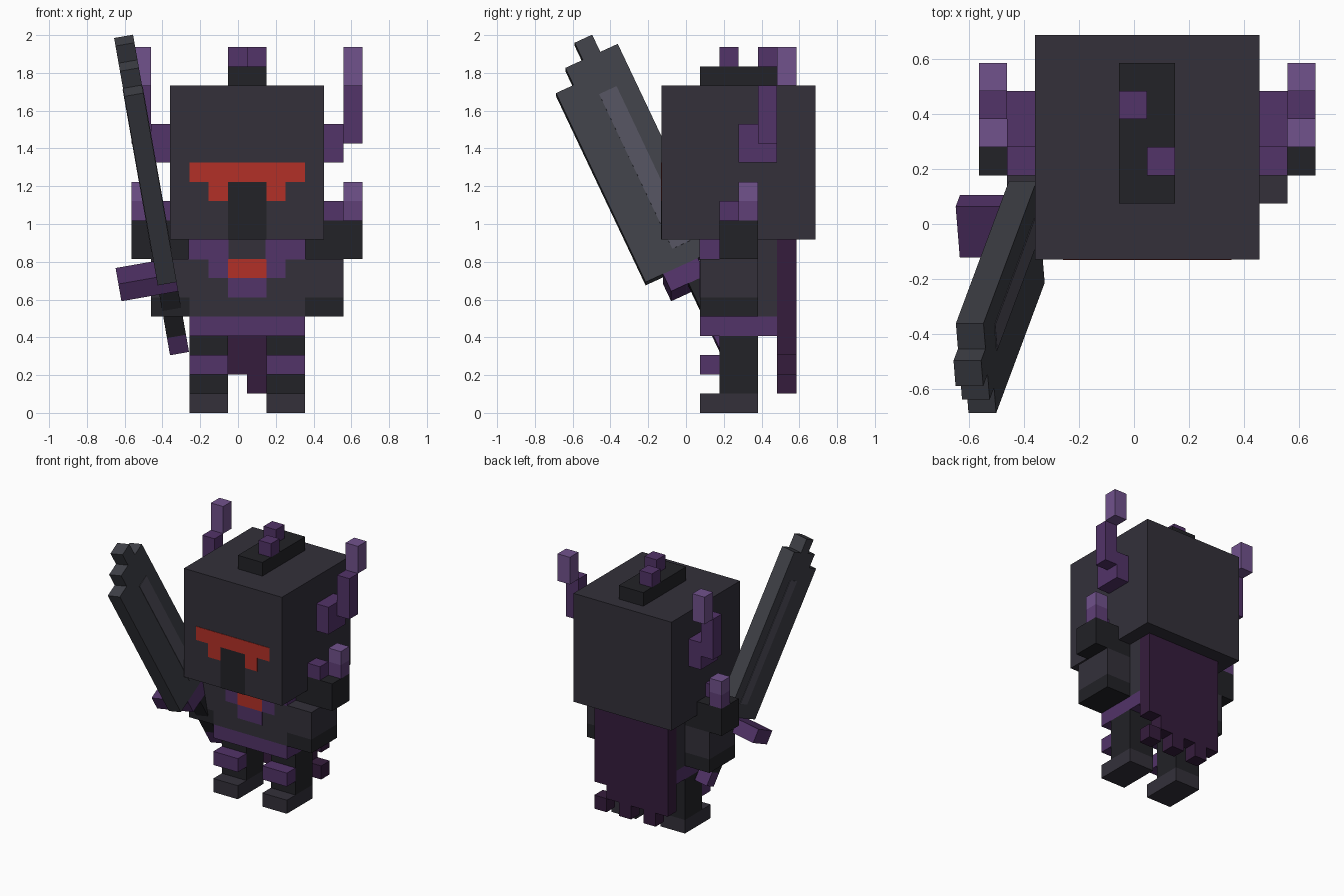
import bpy, bmesh
from math import radians
from mathutils import Matrix, Vector

if "Cube" in bpy.data.objects:
    bpy.data.objects.remove(bpy.data.objects["Cube"])

U = 0.1019                                   # size of one cube unit
BODY = Matrix.Translation((0.048, 0.279, 0))
SWORD = (Matrix.Translation((-0.425, -0.214, 0.675))
         @ Matrix.Rotation(radians(-10), 4, 'Y') @ Matrix.Rotation(radians(25), 4, 'X'))
EPS = 0.03                                   # inlay panels stand this far proud (units)


def material(name, rgb):
    m = bpy.data.materials.new(name)
    m.diffuse_color = (*rgb, 1)
    m.use_nodes = True
    m.node_tree.nodes["Principled BSDF"].inputs["Base Color"].default_value = m.diffuse_color
    return m


IRON = material("iron", (0.033, 0.030, 0.042))
BLACK = material("black", (0.016, 0.016, 0.020))
PURPLE = material("purple", (0.085, 0.033, 0.140))
VIOLET = material("violet", (0.115, 0.050, 0.185))
LILAC = material("lilac", (0.165, 0.085, 0.265))
CLOTH = material("cloth", (0.036, 0.012, 0.046))
RED = material("red", (0.45, 0.030, 0.020))
STEEL = material("steel", (0.050, 0.052, 0.064))
FULLER = material("fuller", (0.085, 0.083, 0.110))


def finish(name, bm, mat, frame):
    bmesh.ops.recalc_face_normals(bm, faces=bm.faces)
    bm.transform(frame @ Matrix.Scale(U, 4))
    me = bpy.data.meshes.new(name)
    bm.to_mesh(me)
    bm.free()
    me.materials.append(mat)
    ob = bpy.data.objects.new(name, me)
    bpy.context.collection.objects.link(ob)
    return ob


def boxes(name, mat, *spans, mirror=False, grow=0, frame=BODY):
    """One object from boxes (x0, x1, y0, y1, z0, z1) in cube units."""
    bm = bmesh.new()
    for x0, x1, y0, y1, z0, z1 in spans:
        for a, b in ((x0, x1), (-x1, -x0)) if mirror else ((x0, x1),):
            lo = Vector((a, y0, z0)) - Vector((grow,) * 3)
            hi = Vector((b, y1, z1)) + Vector((grow,) * 3)
            m = Matrix.Translation((lo + hi) / 2) @ Matrix.Diagonal((*(hi - lo), 1))
            bmesh.ops.create_cube(bm, size=1, matrix=m)
    return finish(name, bm, mat, frame)


def panel(name, mat, y, *rects, mirror=False):
    """Thin flush inlay on a front face at depth y, from (x0, x1, z0, z1)."""
    return boxes(name, mat, *[(a, b, y - EPS, y + 0.1, c, d) for a, b, c, d in rects],
                 mirror=mirror)


# helmet with face inlays
boxes("helmet", IRON, (-4, 4, -4, 4, 9, 17))
panel("visor_slit", RED, -4, (-3, 3, 12, 13))
panel("eye_slits", RED, -4, (1, 2, 11, 12), mirror=True)
panel("nose_guard", BLACK, -4, (-1, 1, 9, 12))
boxes("crest", BLACK, (-1, 1, -2, 3, 17, 18))
boxes("crest_studs", PURPLE, (-1, 0, 1, 2, 18, 19), (0, 1, -1, 0, 18, 19))

# horns
boxes("horns", PURPLE, (4, 5, 0, 2, 13, 15), (5, 6, 1, 2, 14, 17), mirror=True)
boxes("horn_tips", LILAC, (5, 6, 2, 3, 17, 19), mirror=True)

# torso
boxes("torso", IRON, (-3, 3, -2, 2, 5, 9))
boxes("collar", PURPLE, (1, 3, -2, -1, 8, 9), mirror=True, grow=EPS)
panel("chest_trim", PURPLE, -2, (1, 2, 7, 8), mirror=True)
panel("chest_trim_base", PURPLE, -2, (-1, 1, 6, 7))
panel("chest_gem", RED, -2, (-1, 1, 7, 8))
boxes("belt", PURPLE, (-3, 3, -2, 2, 4, 5))

# arms and shoulders
boxes("shoulder_pads", BLACK, (3, 6, -1, 1, 8, 10), mirror=True)
boxes("shoulder_spike_bases", PURPLE, (4, 5, -1, 0, 10, 11), mirror=True)
boxes("shoulder_spikes", VIOLET, (5, 6, 0, 1, 10, 11), mirror=True)
boxes("shoulder_spike_tips", LILAC, (5, 6, 0, 1, 11, 12), mirror=True)
boxes("forearms", IRON, (3, 5, -2, 1, 6, 8), mirror=True)
boxes("gauntlets", BLACK, (3, 5, -2, 1, 5, 6), mirror=True)

# legs
boxes("legs", BLACK, (1, 3, -1, 1, 1, 4), mirror=True)
boxes("knee_guards", PURPLE, (1, 3, -2, -1, 2, 3), mirror=True)
boxes("feet", IRON, (1, 3, -2, 1, 0, 1), mirror=True)

# cape with a tattered hem
boxes("cape", CLOTH, (-3, 3, 2, 3, 3, 9))
boxes("cape_hem", CLOTH, (-3, 2, 2, 3, 2, 3), (-2, -1, 2, 3, 1, 2),
      (0, 1, 2, 3, 1, 2), (2, 3, 2, 3, 1, 2))

# sword blade: stepped profile extruded one unit thick
bm = bmesh.new()
outline = [(0, 0), (4, 0), (4, 12), (3, 12), (3, 13), (2, 13), (2, 12), (1, 12), (1, 11), (0, 11)]
# the tip climbs one unit per column on the leading side
outline[5:] = [(2, 13), (2, 12), (1, 12), (1, 11), (0, 11)]
face = bm.faces.new([bm.verts.new((0, y, z)) for y, z in outline])
ext = bmesh.ops.extrude_face_region(bm, geom=[face])["geom"]
bmesh.ops.translate(bm, vec=(1, 0, 0), verts=[v for v in ext if isinstance(v, bmesh.types.BMVert)])
finish("sword_blade", bm, STEEL, SWORD)
boxes("blade_fuller", FULLER, (-EPS, 1 + EPS, 2, 3, 1, 10), frame=SWORD)
boxes("sword_guard", PURPLE, (-2, 1, 1, 3, -1, 0), frame=SWORD)
boxes("sword_grip", BLACK, (0, 1, 2, 3, -4, -1), frame=SWORD)
boxes("sword_pommel", PURPLE, (0, 1, 2, 3, -5, -4), frame=SWORD)
